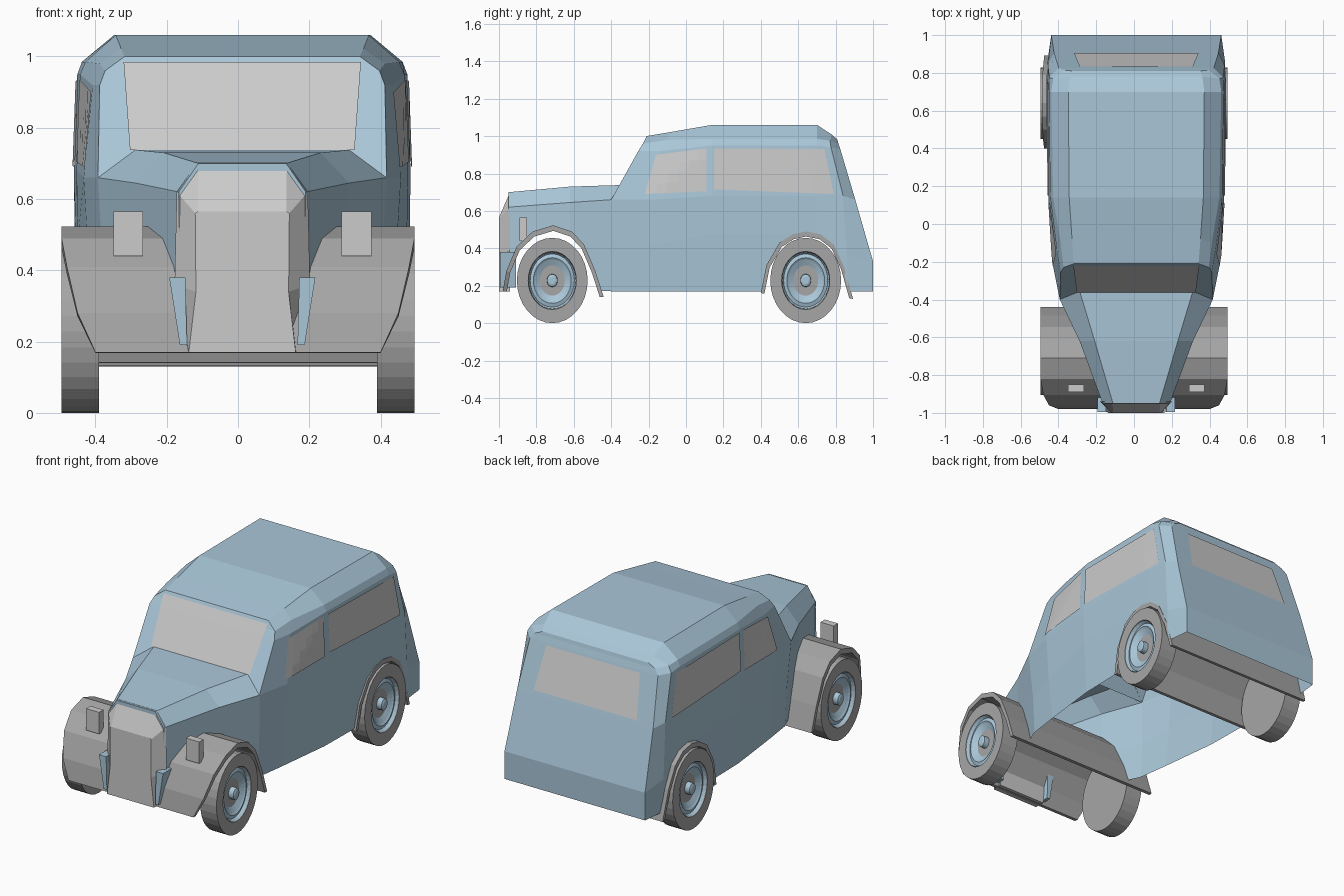
import bpy, bmesh, math
from mathutils import Vector
from mathutils.bvhtree import BVHTree

if "Cube" in bpy.data.objects:
    bpy.data.objects.remove(bpy.data.objects["Cube"])

CX = 0.012  # the bodywork sits slightly off centre over its wheels


def material(name, rgb):
    m = bpy.data.materials.new(name)
    m.diffuse_color = (*rgb, 1)
    m.use_nodes = True
    m.node_tree.nodes["Principled BSDF"].inputs["Base Color"].default_value = m.diffuse_color
    return m


BLUE = material("blue_paint", (0.40, 0.57, 0.69))
DARK = material("dark_grey", (0.38, 0.38, 0.38))


def make(name, verts, faces, mat=None, x=0.0):
    me = bpy.data.meshes.new(name)
    me.from_pydata([tuple(v) for v in verts], [], faces)
    bm = bmesh.new()
    bm.from_mesh(me)
    bmesh.ops.recalc_face_normals(bm, faces=bm.faces)
    bm.to_mesh(me)
    bm.free()
    if mat:
        me.materials.append(mat)
    ob = bpy.data.objects.new(name, me)
    ob.location.x = x
    bpy.context.collection.objects.link(ob)
    return ob


def loft(name, stations, mat=None, x=CX):
    """Skin mirrored half sections; ends are closed with strips left to right."""
    verts, faces = [], []
    n = len(stations[0])
    m = 2 * n
    for half in stations:
        verts += half + [(-px, py, pz) for px, py, pz in reversed(half)]
    for s in range(len(stations) - 1):
        a, b = s * m, (s + 1) * m
        faces += [(a + i, a + (i + 1) % m, b + (i + 1) % m, b + i) for i in range(m)]
    for base in (0, (len(stations) - 1) * m):
        faces += [(base + i, base + i + 1, base + m - 2 - i, base + m - 1 - i) for i in range(n - 1)]
    return make(name, verts, faces, mat, x)


def box(name, lo, hi, mat=None):
    v = [(a, b, c) for a in (lo[0], hi[0]) for b in (lo[1], hi[1]) for c in (lo[2], hi[2])]
    f = [(0, 1, 3, 2), (4, 5, 7, 6), (0, 1, 5, 4), (2, 3, 7, 6), (0, 2, 6, 4), (1, 3, 7, 5)]
    return make(name, v, f, mat, CX)


# Hood and cabin sections, from sill up to top edge
hood = loft("hood", [
    [(.15, -.95, .18), (.175, -.95, .36), (.178, -.95, .62), (.123, -.95, .70)],
    [(.28, -.62, .175), (.295, -.62, .37), (.30, -.62, .645), (.22, -.62, .73)],
    [(.38, -.38, .17), (.39, -.38, .38), (.405, -.40, .66), (.30, -.355, .738)],
], BLUE)
cabin = loft("cabin", [
    [(.38, -.38, .17), (.39, -.38, .38), (.405, -.40, .66), (.40, -.255, .92), (.385, -.23, .96), (.33, -.21, 1.0)],
    [(.405, -.2, .17), (.43, -.2, .41), (.445, -.2, .66), (.42, -.14, .92), (.40, -.10, .98), (.34, -.08, 1.022)],
    [(.445, .14, .17), (.462, .14, .48), (.465, .14, .68), (.455, .14, .95), (.44, .14, .985), (.355, .14, 1.06)],
    [(.455, .70, .17), (.47, .70, .48), (.472, .70, .68), (.463, .70, .95), (.45, .70, .985), (.36, .70, 1.06)],
    [(.465, .86, .17), (.47, .86, .36), (.468, .84, .68), (.46, .775, .94), (.44, .77, .975), (.35, .78, 1.008)],
    [(.45, 1.0, .17), (.45, 1.0, .33), (.435, .905, .66), (.41, .825, .93), (.385, .815, .96), (.34, .81, .98)],
], BLUE)

# Wheel arches: full-width curved fenders, (y, z, half width)
FRONT = [(-.98, .17, .40), (-.96, .28, .45), (-.905, .41, .48), (-.82, .49, .495), (-.71, .523, .495),
         (-.61, .49, .495), (-.545, .42, .495), (-.485, .28, .495), (-.44, .14, .495)]
REAR = [(.40, .16, .475), (.43, .31, .48), (.50, .43, .485), (.57, .475, .485), (.64, .49, .485),
        (.72, .475, .485), (.79, .42, .485), (.845, .30, .48), (.893, .13, .475)]


def shrink(pts, k):
    yc = (pts[0][0] + pts[-1][0]) / 2
    return [(yc + (y - yc) * k, .15 + (z - .15) * k, w) for y, z, w in pts]


def fender(name, pts):
    inner = shrink(pts, .92)
    return loft(name, [[(w, y, z), (w, v, u)] for (y, z, w), (v, u, _) in zip(pts, inner)], DARK, 0)


def cutter(name, pts):
    p = shrink(pts, .96)
    p = [(p[0][0], .03, 1)] + p + [(p[-1][0], .03, 1)]
    n = len(p)
    verts = [(s, y, z) for s in (-.7, .7) for y, z, _ in p]
    faces = [tuple(range(n)), tuple(range(n, 2 * n))]
    faces += [(i, (i + 1) % n, n + (i + 1) % n, n + i) for i in range(n)]
    return make(name, verts, faces)


fender("front_fenders", FRONT)
fender("rear_fenders", REAR)


# Cut the arches out of the bodywork, then open its underside and inner walls
def carve(body, pts, unwanted):
    cut = cutter("arch_cutter", pts)
    mod = body.modifiers.new("arch", 'BOOLEAN')
    mod.operation, mod.solver, mod.object = 'DIFFERENCE', 'EXACT', cut
    dg = bpy.context.evaluated_depsgraph_get()
    me = bpy.data.meshes.new_from_object(body.evaluated_get(dg))
    body.modifiers.clear()
    bm = bmesh.new()
    bm.from_mesh(me)
    gone = [f for f in bm.faces if unwanted(f.calc_center_median(), f.normal)
            or (f.normal.z < -.9 and f.calc_center_median().z < .2)]
    bmesh.ops.delete(bm, geom=gone, context='FACES')
    bm.to_mesh(me)
    bm.free()
    body.data = me
    bpy.data.objects.remove(cut)


carve(hood, FRONT, lambda c, n: c.y > -.41 and n.y > .5)
carve(cabin, REAR, lambda c, n: c.y < -.36 and c.z < .6 and n.y < -.8)

# Windows: panels projected onto the cabin
bmc = bmesh.new()
bmc.from_mesh(cabin.data)
surface = BVHTree.FromBMesh(bmc)
bmc.free()


def glass(name, corners, axis, sign, nu=6, nv=4):
    """Corners (u, z) run bottom left, bottom right, top right, top left."""
    a, b, c, d = [Vector(p) for p in corners]
    ray = Vector((-sign, 0, 0)) if axis == 'X' else Vector((0, -sign, 0))
    verts = []
    for j in range(nv + 1):
        for i in range(nu + 1):
            p = a.lerp(b, i / nu).lerp(d.lerp(c, i / nu), j / nv)
            start = Vector((0, p.x, p.y)) if axis == 'X' else Vector((p.x, 0, p.y))
            hit = surface.ray_cast(start - ray * 2, ray)[0]
            verts.append((hit if hit else start - ray * .45) - ray * .005)
    w = nu + 1
    faces = [(j * w + i, j * w + i + 1, j * w + w + i + 1, j * w + w + i) for j in range(nv) for i in range(nu)]
    return make(name, verts, faces, None, CX)


glass("windshield", [(-.315, .737), (.315, .737), (.333, .985), (-.333, .985)], 'Y', -1)
glass("rear_window", [(-.33, .68), (.33, .68), (.30, .92), (-.30, .92)], 'Y', 1)
for s, side in ((1, "right"), (-1, "left")):
    glass(side + "_front_window", [(-.22, .69), (.11, .705), (.11, .935), (-.16, .90)], 'X', s)
    glass(side + "_rear_window", [(.15, .715), (.79, .69), (.74, .93), (.15, .935)], 'X', s)

# Grille shell and the blue panels beside it
loft("grille", [
    [(.152, -.94, .17), (.19, -.94, .36), (.184, -.94, .62), (.125, -.94, .702)],
    [(.15, -1.0, .17), (.13, -1.0, .34), (.132, -1.0, .56), (.124, -1.0, .565)],
])
for s, side in ((1, "right"), (-1, "left")):
    p = [(s * .155, .19), (s * .175, .19), (s * .205, .38), (s * .16, .38)]
    make(side + "_apron", [(x, y, z) for y in (-.995, -.91) for x, z in p],
         [(0, 1, 2, 3), (4, 5, 6, 7)] + [(i, (i + 1) % 4, 4 + (i + 1) % 4, 4 + i) for i in range(4)], BLUE, CX)
    # Headlights standing on the fenders
    box(side + "_headlight", (s * .32 - .042, -.89, .44), (s * .32 + .042, -.85, .565))


# Wheels: lathed tyre and dished hub, taller than long
def lathe(name, profile, s, y, mat, n=32):
    verts = [(s * x, y + .83 * r * math.cos(2 * math.pi * k / n), .228 + r * math.sin(2 * math.pi * k / n))
             for r, x in profile for k in range(n)]
    faces = [(i * n + k, i * n + (k + 1) % n, i * n + n + (k + 1) % n, i * n + n + k)
             for i in range(len(profile) - 1) for k in range(n)]
    faces += [tuple(range(n)), tuple(range(len(verts) - n, len(verts)))]
    return make(name, verts, faces, mat)


TYRE = [(.15, .39), (.228, .39), (.228, .495), (.155, .495), (.15, .46)]
HUB = [(.152, .392), (.152, .49), (.142, .475), (.122, .482), (.112, .475), (.06, .45), (.035, .455), (.033, .49), (.02, .495)]
for s, side in ((1, "right"), (-1, "left")):
    for y, end in ((-.715, "front"), (.64, "rear")):
        lathe(f"{end}_{side}_tyre", TYRE, s, y, DARK)
        lathe(f"{end}_{side}_hub", HUB, s, y, BLUE)
